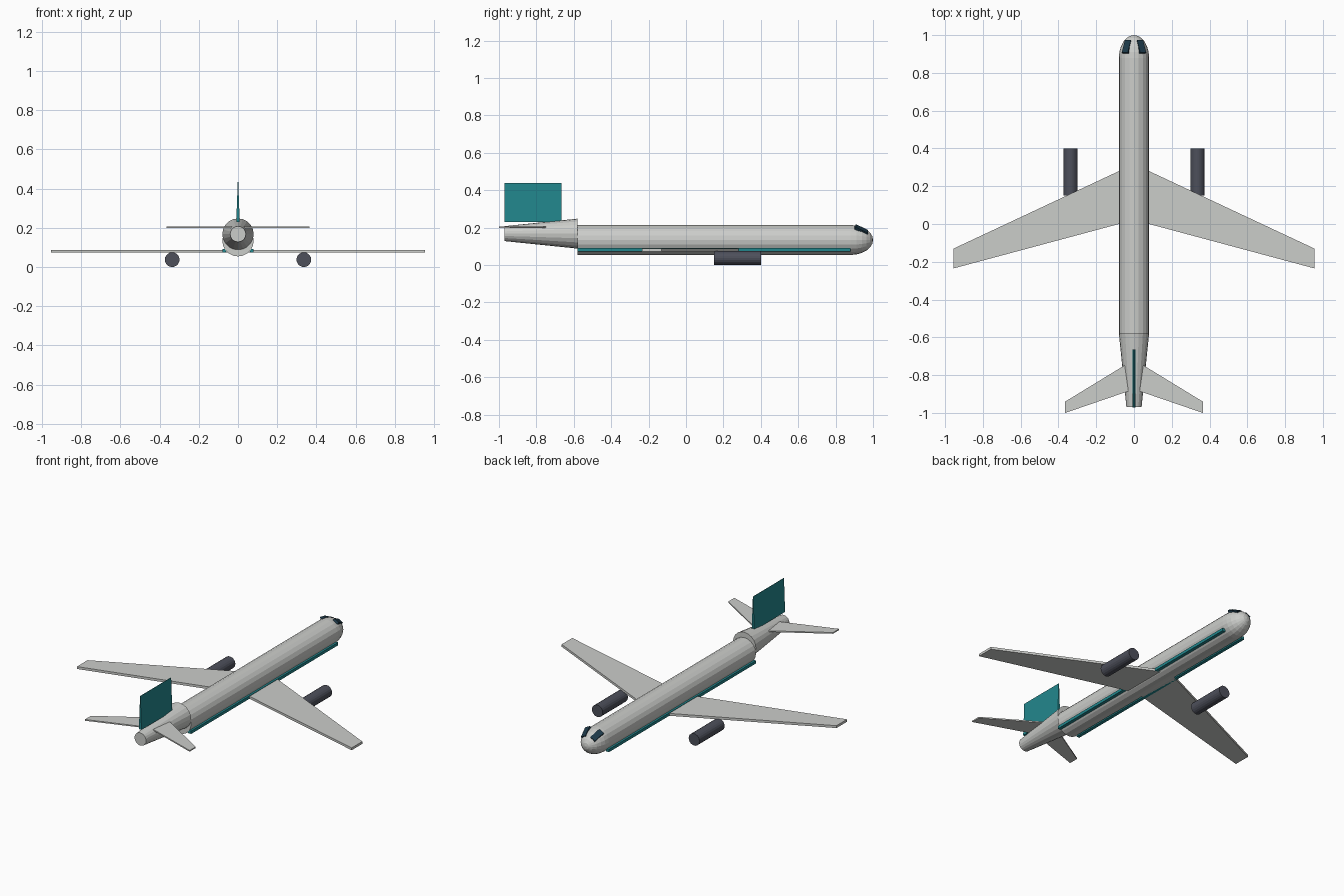
import bpy, bmesh, math
from mathutils import Matrix, Vector

cube = bpy.data.objects.get("Cube")
if cube:
    bpy.data.objects.remove(cube)


def material(name, rgb):
    m = bpy.data.materials.new(name)
    m.use_nodes = True
    color = (*rgb, 1)
    m.diffuse_color = color
    m.node_tree.nodes["Principled BSDF"].inputs["Base Color"].default_value = color
    return m


GREY = material("light grey", (0.60, 0.61, 0.59))
TEAL = material("teal", (0.016, 0.24, 0.265))
DARK = material("slate engine", (0.075, 0.08, 0.105))
GLASS = material("dark glass", (0.012, 0.04, 0.065))


def finish(name, bm, mat):
    bmesh.ops.recalc_face_normals(bm, faces=bm.faces)
    mesh = bpy.data.meshes.new(name)
    bm.to_mesh(mesh)
    bm.free()
    mesh.materials.append(mat)
    obj = bpy.data.objects.new(name, mesh)
    bpy.context.collection.objects.link(obj)
    return obj


def tube(name, x, z, y0, y1, r0, r1, mat, sides=20):
    """Capped cone along y, radius r0 at y0 and r1 at y1."""
    bm = bmesh.new()
    place = Matrix.Translation((x, (y0 + y1) / 2, z)) @ Matrix.Rotation(-math.pi / 2, 4, 'X')
    bmesh.ops.create_cone(bm, cap_ends=True, segments=sides, radius1=r0, radius2=r1,
                          depth=y1 - y0, matrix=place)
    return finish(name, bm, mat)


def box(name, center, size, mat, turn=Matrix()):
    bm = bmesh.new()
    place = Matrix.Translation(center) @ turn @ Matrix.Diagonal((*size, 1))
    bmesh.ops.create_cube(bm, size=1, matrix=place)
    return finish(name, bm, mat)


def slab(name, outline, side, z0, z1, mat):
    """Flat panel extruded upward from a plan outline."""
    bm = bmesh.new()
    face = bm.faces.new([bm.verts.new((side * x, y, z0)) for x, y in outline])
    up = bmesh.ops.extrude_face_region(bm, geom=[face])["geom"]
    bmesh.ops.translate(bm, vec=(0, 0, z1 - z0),
                        verts=[v for v in up if isinstance(v, bmesh.types.BMVert)])
    return finish(name, bm, mat)


# Body: main tube, rounded nose, raised tail cone
AXIS = 0.134
tube("fuselage", 0, AXIS, -0.58, 0.88, 0.08, 0.08, GREY)
tube("tail_cone", 0, 0.168, -0.97, -0.58, 0.04, 0.08, GREY)
nose = bmesh.new()
bmesh.ops.create_uvsphere(nose, u_segments=20, v_segments=12, radius=0.08,
                          matrix=Matrix.Translation((0, 0.88, AXIS))
                          @ Matrix.Diagonal((1, 1.5, 1, 1))
                          @ Matrix.Rotation(-math.pi / 2, 4, 'X'))
finish("nose", nose, GREY)

# Paired parts
WING = [(0.05, 0.294), (0.955, -0.13), (0.955, -0.235), (0.05, 0.008)]
STABILIZER = [(0.02, -0.73), (0.364, -0.94), (0.364, -1.0), (0.02, -0.882)]
for side, label in ((1, "left"), (-1, "right")):
    slab(label + "_wing", WING, side, 0.073, 0.088, GREY)
    slab(label + "_stabilizer", STABILIZER, side, 0.198, 0.206, GREY)
    tube(label + "_engine", side * 0.336, 0.0375, 0.15, 0.40, 0.0375, 0.0375, DARK)
    box(label + "_stripe", (side * 0.07, 0.15, 0.082), (0.02, 1.46, 0.018), TEAL)
    tilt = Matrix.Rotation(side * math.radians(28), 4, 'Y') @ Matrix.Rotation(math.radians(-28), 4, 'X')
    box(label + "_cockpit_window", (side * 0.038, 0.938, 0.189), (0.036, 0.074, 0.014), GLASS, tilt)

# Tail fin, thinning toward its top
fin = bmesh.new()
bmesh.ops.create_cube(fin, size=1, matrix=Matrix.Translation((0, -0.818, 0.334))
                      @ Matrix.Diagonal((0.018, 0.306, 0.21, 1)))
for v in fin.verts:
    if v.co.z > 0.334:
        v.co.x *= 0.12
finish("tail_fin", fin, TEAL)
